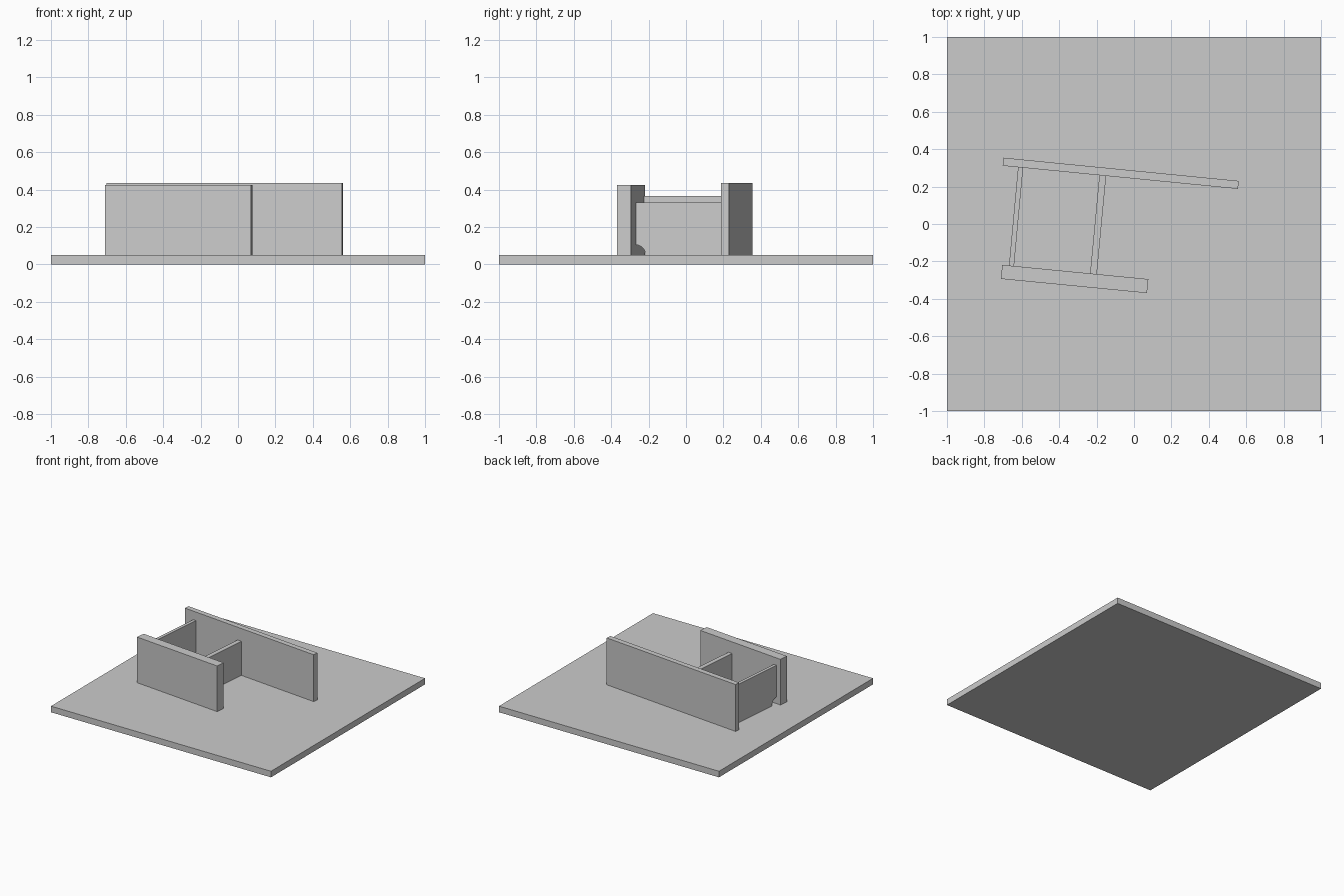
import bpy
import bmesh
from math import sin, cos, pi
from mathutils import Vector

if "Cube" in bpy.data.objects:
    bpy.data.objects.remove(bpy.data.objects["Cube"], do_unlink=True)

grey = bpy.data.materials.new("plain_grey")
grey.use_nodes = True
GREY = (0.6, 0.6, 0.6, 1)
grey.diffuse_color = GREY
grey.node_tree.nodes["Principled BSDF"].inputs["Base Color"].default_value = GREY

FLOOR = 0.05


def wall(name, start, end, thickness, top, bottom=FLOOR, notch=0):
    """Upright slab along start-end, with an optional round notch at the foot of its start."""
    start, end = Vector(start), Vector(end)
    along = (end - start).normalized()
    side = Vector((along.y, -along.x)) * thickness
    length = (end - start).length
    profile = [(length, bottom), (length, top), (0, top)]
    if notch:
        steps = 10
        angles = [pi / 2 * (1 - i / steps) for i in range(steps + 1)]
        profile += [(notch * cos(a), bottom + notch * sin(a)) for a in angles]
    else:
        profile.append((0, bottom))

    bm = bmesh.new()
    origin = start - side / 2
    verts = [bm.verts.new((*(origin + along * d), z)) for d, z in profile]
    face = bm.faces.new(verts)
    moved = bmesh.ops.extrude_face_region(bm, geom=[face])["geom"]
    bmesh.ops.translate(bm, vec=(side.x, side.y, 0),
                        verts=[v for v in moved if isinstance(v, bmesh.types.BMVert)])
    bmesh.ops.recalc_face_normals(bm, faces=bm.faces)
    mesh = bpy.data.meshes.new(name)
    bm.to_mesh(mesh)
    bm.free()
    mesh.materials.append(grey)
    obj = bpy.data.objects.new(name, mesh)
    bpy.context.collection.objects.link(obj)


# Square ground slab
wall("base_slab", (-1, 0), (1, 0), 2, FLOOR, bottom=0)

# Two long, slightly turned walls
wall("front_wall", (-0.708, -0.256), (0.073, -0.332), 0.075, 0.425)
wall("back_wall", (-0.70, 0.333), (0.558, 0.209), 0.043, 0.435)

# Dividers between them, notched at the front foot
wall("right_divider", (-0.655, -0.224), (-0.606, 0.306), 0.027, 0.365, notch=0.055)
wall("left_divider", (-0.217, -0.269), (-0.167, 0.260), 0.036, 0.33, notch=0.055)
